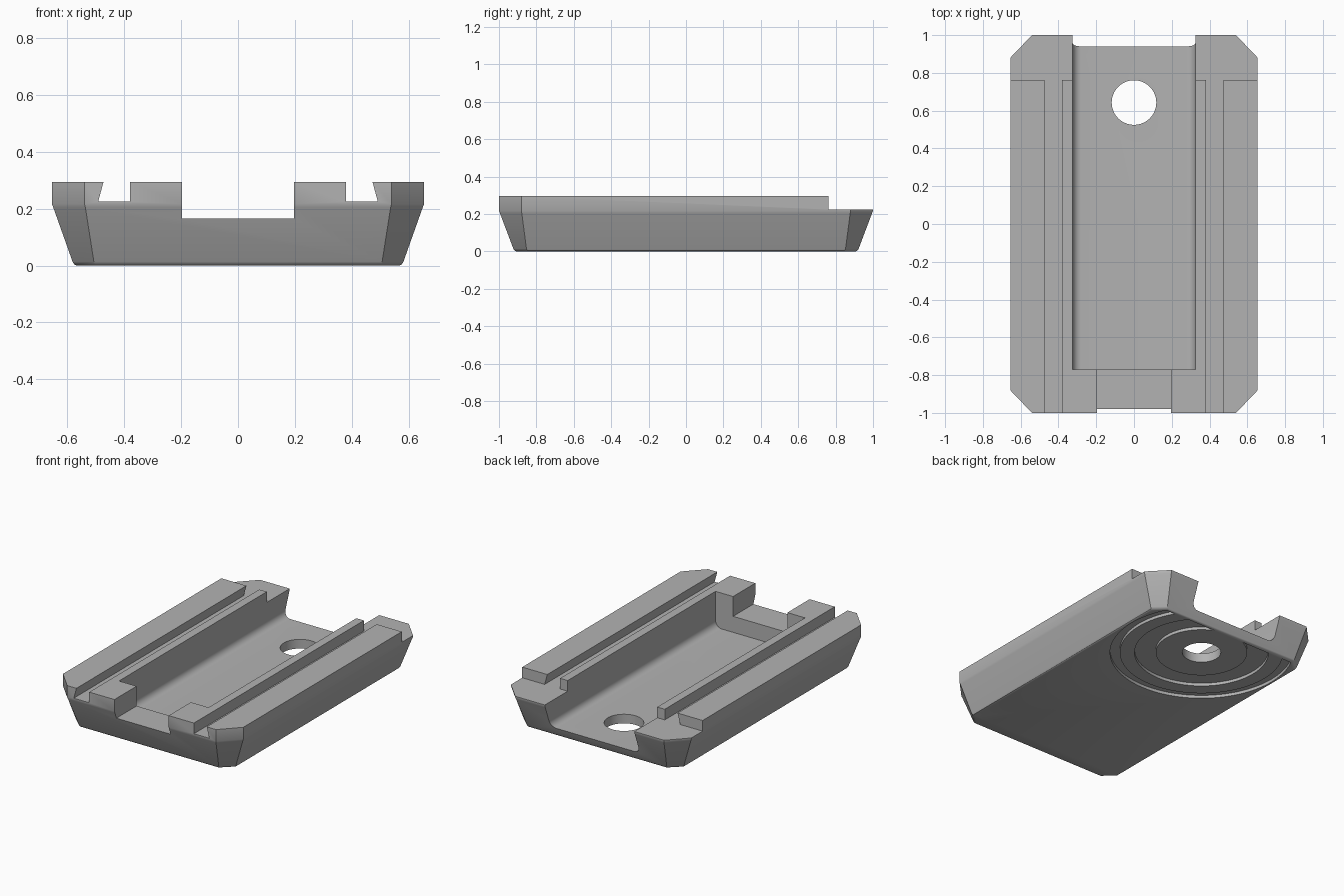
import bpy
import bmesh
from math import cos, sin, pi, radians

if "Cube" in bpy.data.objects:
    bpy.data.objects.remove(bpy.data.objects["Cube"], do_unlink=True)

grey = bpy.data.materials.new("plain grey")
grey.use_nodes = True
grey.diffuse_color = (0.45, 0.45, 0.45, 1)
grey.node_tree.nodes["Principled BSDF"].inputs["Base Color"].default_value = grey.diffuse_color


def loft(name, loops):
    """Closed solid through matching loops of points."""
    bm = bmesh.new()
    rings = [[bm.verts.new(p) for p in loop] for loop in loops]
    for a, b in zip(rings, rings[1:]):
        for i in range(len(a)):
            j = (i + 1) % len(a)
            bm.faces.new((a[i], a[j], b[j], b[i]))
    bm.faces.new(rings[0][::-1])
    bm.faces.new(rings[-1])
    bmesh.ops.recalc_face_normals(bm, faces=bm.faces)
    mesh = bpy.data.meshes.new(name)
    bm.to_mesh(mesh)
    bm.free()
    mesh.materials.append(grey)
    obj = bpy.data.objects.new(name, mesh)
    bpy.context.collection.objects.link(obj)
    return obj


def prism_y(name, profile, y0, y1):
    return loft(name, [[(x, y, z) for x, z in profile] for y in (y0, y1)])


def box(name, x, y0, y1, z0, z1):
    return prism_y(name, [(-x, z0), (x, z0), (x, z1), (-x, z1)], y0, y1)


def disc(name, r, y, z0, z1, n=96):
    circle = [(r * cos(2 * pi * i / n), y + r * sin(2 * pi * i / n)) for i in range(n)]
    return loft(name, [[(px, py, z) for px, py in circle] for z in (z0, z1)])


def combine(target, tool, operation="DIFFERENCE"):
    tool.hide_render = True
    mod = target.modifiers.new("cut", "BOOLEAN")
    mod.operation = operation
    mod.solver = "EXACT"
    mod.object = tool
    bpy.context.view_layer.objects.active = target
    bpy.ops.object.modifier_apply(modifier=mod.name)
    bpy.data.objects.remove(tool, do_unlink=True)


def outline(hx, hy, cx, cy, z):
    """Rectangle with clipped corners."""
    return [(hx, cy - hy, z), (hx, hy - cy, z), (hx - cx, hy, z), (cx - hx, hy, z),
            (-hx, hy - cy, z), (-hx, cy - hy, z), (cx - hx, -hy, z), (hx - cx, -hy, z)]


# Tapered tray body with a small rounded foot edge
body = loft("tray_body", [
    outline(0.568, 0.908, 0.072, 0.067, 0),
    outline(0.576, 0.916, 0.074, 0.069, 0.004),
    outline(0.582, 0.923, 0.075, 0.07, 0.014),
    outline(0.65, 0.995, 0.113, 0.117, 0.205),
    outline(0.655, 1.0, 0.115, 0.12, 0.217),
    outline(0.655, 1.0, 0.115, 0.12, 0.295),
])

# Central channel with rounded floor edges, open at the back
R, HALF, FLOOR = 0.045, 0.325, 0.06
arc = [(HALF - R + R * sin(a), FLOOR + R - R * cos(a))
       for a in [i * pi / 16 for i in range(9)]]
profile = arc + [(HALF, 0.4), (-HALF, 0.4)] + [(-x, z) for x, z in reversed(arc)]
combine(body, prism_y("channel_cutter", profile, -0.77, 1.1))

# Front notch
combine(body, box("notch_cutter", 0.197, -1.1, -0.7, 0.165, 0.4))

# Long undercut rail slots
for s in (-1, 1):
    slot = [(s * 0.38, 0.225), (s * 0.492, 0.225), (s * 0.473, 0.295),
            (s * 0.446, 0.4), (s * 0.38, 0.4)]
    combine(body, prism_y("slot_cutter", slot, -1.1, 1.1))

# Lowered shelf at the back
combine(body, box("shelf_cutter", 0.8, 0.763, 1.1, 0.225, 0.4))

# Shallow ring grooves underneath, kept inside the foot edge
HOLE_Y = 0.643
for inner, outer in ((0.28, 0.41), (0.50, 0.56)):
    groove = disc("groove_cutter", outer, HOLE_Y, -0.05, 0.02)
    combine(groove, disc("groove_core", inner, HOLE_Y, -0.1, 0.1))
    combine(groove, box("groove_limit", 0.565, -0.9, 0.9, -0.2, 0.2), "INTERSECT")
    combine(body, groove)

# Through hole
combine(body, disc("hole_cutter", 0.118, HOLE_Y, -0.1, 0.2))

bpy.ops.object.select_all(action="DESELECT")
body.select_set(True)
bpy.context.view_layer.objects.active = body
bpy.ops.object.shade_smooth_by_angle(angle=radians(30))
